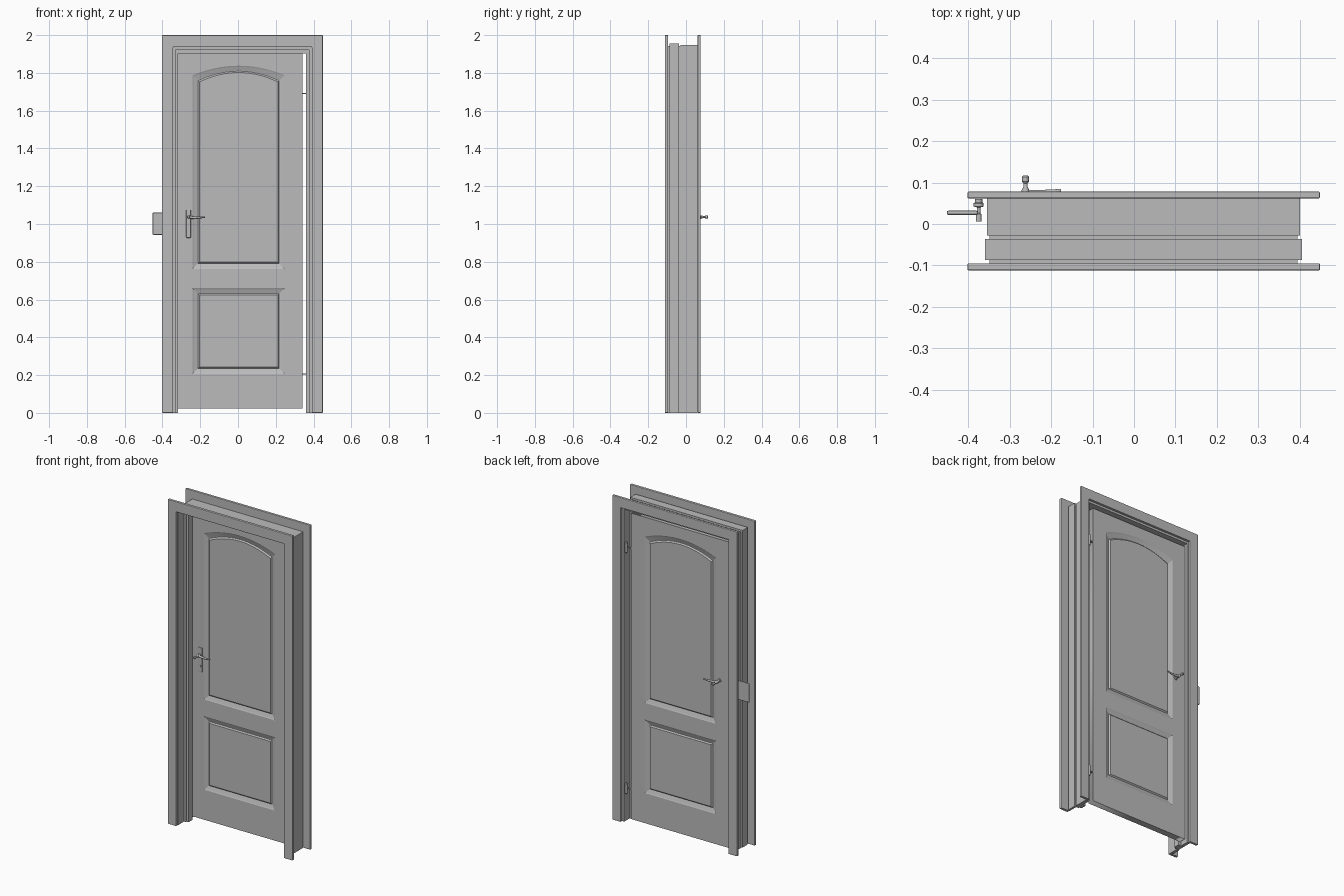
import bpy, bmesh, math
from mathutils import Matrix, Vector

old = bpy.data.objects.get("Cube")
if old:
    bpy.data.objects.remove(old, do_unlink=True)

grey = bpy.data.materials.new("plain_grey")
grey.use_nodes = True
COLOUR = (0.5, 0.5, 0.5, 1)
grey.diffuse_color = COLOUR
grey.node_tree.nodes["Principled BSDF"].inputs["Base Color"].default_value = COLOUR

MID = 0.03      # door centre plane in y
HALF = 0.02     # half of the door thickness


def finish(name, bm, smooth=False):
    bmesh.ops.recalc_face_normals(bm, faces=bm.faces)
    mesh = bpy.data.meshes.new(name)
    bm.to_mesh(mesh)
    bm.free()
    mesh.materials.append(grey)
    obj = bpy.data.objects.new(name, mesh)
    bpy.context.collection.objects.link(obj)
    if smooth:
        bpy.ops.object.select_all(action='DESELECT')
        obj.select_set(True)
        bpy.context.view_layer.objects.active = obj
        bpy.ops.object.shade_smooth_by_angle(angle=math.radians(35))
    return obj


def bevel(obj, width, segments=1):
    mod = obj.modifiers.new("edge", 'BEVEL')
    mod.width = width
    mod.segments = segments
    mod.limit_method = 'ANGLE'


def box(name, x, y, z):
    bm = bmesh.new()
    spans = (x, y, z)
    size = [b - a for a, b in spans]
    mid = [(a + b) / 2 for a, b in spans]
    bmesh.ops.create_cube(bm, size=1, matrix=Matrix.Translation(mid) @ Matrix.Diagonal((*size, 1)))
    return finish(name, bm)


def portal(name, outer, inner, y0, y1):
    """Door surround: two uprights and a head, open at the floor."""
    (a, b, top), (c, d, low) = outer, inner
    bm = bmesh.new()
    pts = [(a, 0), (a, top), (b, top), (b, 0), (d, 0), (d, low), (c, low), (c, 0)]
    face = bm.faces.new([bm.verts.new((x, y0, z)) for x, z in pts])
    new = bmesh.ops.extrude_face_region(bm, geom=[face])["geom"]
    bmesh.ops.translate(bm, verts=[v for v in new if isinstance(v, bmesh.types.BMVert)],
                        vec=(0, y1 - y0, 0))
    return finish(name, bm)


def turned(name, x, z, profile, axis='Y'):
    """Lathe (position, radius) pairs around a line along y, or along z."""
    bm = bmesh.new()
    rings = []
    for pos, r in profile:
        ring = []
        for i in range(20):
            t = math.tau * i / 20
            u, v = r * math.cos(t), r * math.sin(t)
            co = (x + u, pos, z + v) if axis == 'Y' else (x + u, z + v, pos)
            ring.append(bm.verts.new(co))
        rings.append(ring)
    skin(bm, rings)
    bm.faces.new(rings[0])
    bm.faces.new(rings[-1])
    return finish(name, bm, smooth=True)


def skin(bm, rings):
    for r0, r1 in zip(rings, rings[1:]):
        for i in range(len(r0)):
            j = (i + 1) % len(r0)
            bm.faces.new((r0[i], r0[j], r1[j], r1[i]))


# Surround: two casings and the stepped lining between them
OPENING = (-0.343, 0.391, 1.937)
CASING = (-0.402, 0.449, 2.0)
bevel(portal("front_casing", CASING, OPENING, -0.112, -0.095), 0.003, 2)
bevel(portal("back_casing", CASING, OPENING, 0.062, 0.078), 0.003, 2)
portal("front_tongue", (-0.349, 0.395, 1.943), OPENING, -0.095, -0.087)
portal("front_lining", (-0.36, 0.405, 1.955), OPENING, -0.087, -0.036)
portal("middle_tongue", (-0.349, 0.395, 1.943), (-0.33, 0.375, 1.92), -0.036, -0.028)
portal("door_stop", (-0.355, 0.401, 1.948), (-0.317, 0.36, 1.902), -0.028, 0.008)
portal("rebate_lining", (-0.355, 0.401, 1.948), (-0.336, 0.378, 1.925), 0.008, 0.062)


# Door leaf: slab with two shaped openings, filled by fielded panels
def panel_outline(x0, x1, z0, z1, rise, inset):
    x0, x1, z0, z1 = x0 + inset, x1 - inset, z0 + inset, z1 - inset
    pts = [(x0, z0), (x1, z0)]
    n = 20 if rise else 1
    for i in range(n + 1):
        t = 1 - 2 * i / n
        pts.append(((x0 + x1) / 2 + t * (x1 - x0) / 2, z1 + rise * (1 - t * t)))
    return pts


PANELS = {
    "upper": (-0.24, 0.247, 0.763, 1.788, 0.05),
    "lower": (-0.24, 0.247, 0.207, 0.66, 0),
}
DOOR = (-0.328, 0.341, 0.022, 1.908)

curve = bpy.data.curves.new("door_leaf_outline", 'CURVE')
curve.dimensions = '2D'
curve.fill_mode = 'BOTH'
curve.extrude = HALF
left, right, bottom, top = DOOR
outlines = [[(left, bottom), (right, bottom), (right, top), (left, top)]]
outlines += [panel_outline(*p, 0) for p in PANELS.values()]
for pts in outlines:
    spline = curve.splines.new('POLY')
    spline.points.add(len(pts) - 1)
    for point, (x, z) in zip(spline.points, pts):
        point.co = (x, z, 0, 1)
    spline.use_cyclic_u = True
curve.materials.append(grey)
leaf = bpy.data.objects.new("door_leaf", curve)
leaf.location.y = MID
leaf.rotation_euler.x = math.pi / 2
bpy.context.collection.objects.link(leaf)

# (inset, depth): wide slope in, narrow step back up to the raised field
MOULDING = [(0, 0), (0.006, 0.003), (0.026, 0.01), (0.029, 0.01), (0.036, 0.003)]
for label, shape in PANELS.items():
    for side, word in ((-1, "front"), (1, "back")):
        bm = bmesh.new()
        rings = [[bm.verts.new((x, MID + side * (HALF - depth), z))
                  for x, z in panel_outline(*shape, inset)] for inset, depth in MOULDING]
        skin(bm, rings)
        bm.faces.new(rings[-1])
        obj = finish(f"{label}_panel_{word}", bm)
        # Make the open shell face outwards
        if obj.data.polygons[-1].normal.y * side < 0:
            obj.data.flip_normals()

# Handles on both faces: turned stem with finial and a tapering lever
HX, HZ = -0.262, 1.037
for side, word in ((-1, "front"), (1, "back")):
    stem = [(0.018, 0.012), (0.024, 0.012), (0.026, 0.007), (0.038, 0.007), (0.04, 0.009),
            (0.052, 0.009), (0.06, 0.005), (0.068, 0.005), (0.072, 0.008), (0.084, 0.008),
            (0.087, 0.005)]
    turned(f"handle_stem_{word}", HX, HZ, [(MID + side * d, r) for d, r in stem])
    bm = bmesh.new()
    rings = []
    for i in range(9):
        t = i / 8
        x = HX + 0.086 * t
        y = MID + side * (0.045 + 0.006 * t * t)
        z = HZ - 0.004 * math.sin(math.pi * t)
        r = 0.008 - 0.004 * t
        rings.append([bm.verts.new((x, y + r * math.cos(math.tau * k / 12),
                                    z + r * math.sin(math.tau * k / 12))) for k in range(12)])
    skin(bm, rings)
    bm.faces.new(rings[0])
    bm.faces.new(rings[-1])
    finish(f"handle_lever_{word}", bm, smooth=True)

plate = box("handle_plate", (HX - 0.012, HX + 0.012), (0.005, 0.012), (0.927, 1.078))
bevel(plate, 0.003, 2)
turned("key_collar", HX, 0.965, [(0.002, 0.006), (0.01, 0.006)])

# Lock parts beside the frame
bevel(box("lock_case", (-0.452, -0.376), (0.022, 0.032), (0.943, 1.06)), 0.004, 2)
turned("lock_barrel", -0.375, 0.965,
       [(0.006, 0.007), (0.024, 0.007), (0.026, 0.004), (0.04, 0.004),
        (0.042, 0.012), (0.05, 0.012), (0.052, 0.009), (0.06, 0.009)])

# Hinges on the left upright
for z, word in ((1.69, "upper"), (0.205, "lower")):
    turned(f"{word}_hinge_barrel", 0.37, 0.054,
           [(z - 0.034, 0.004), (z - 0.03, 0.007), (z + 0.03, 0.007), (z + 0.034, 0.004)], 'Z')
    box(f"{word}_hinge_pin", (0.335, 0.372), (0.042, 0.05), (z - 0.003, z + 0.003))
